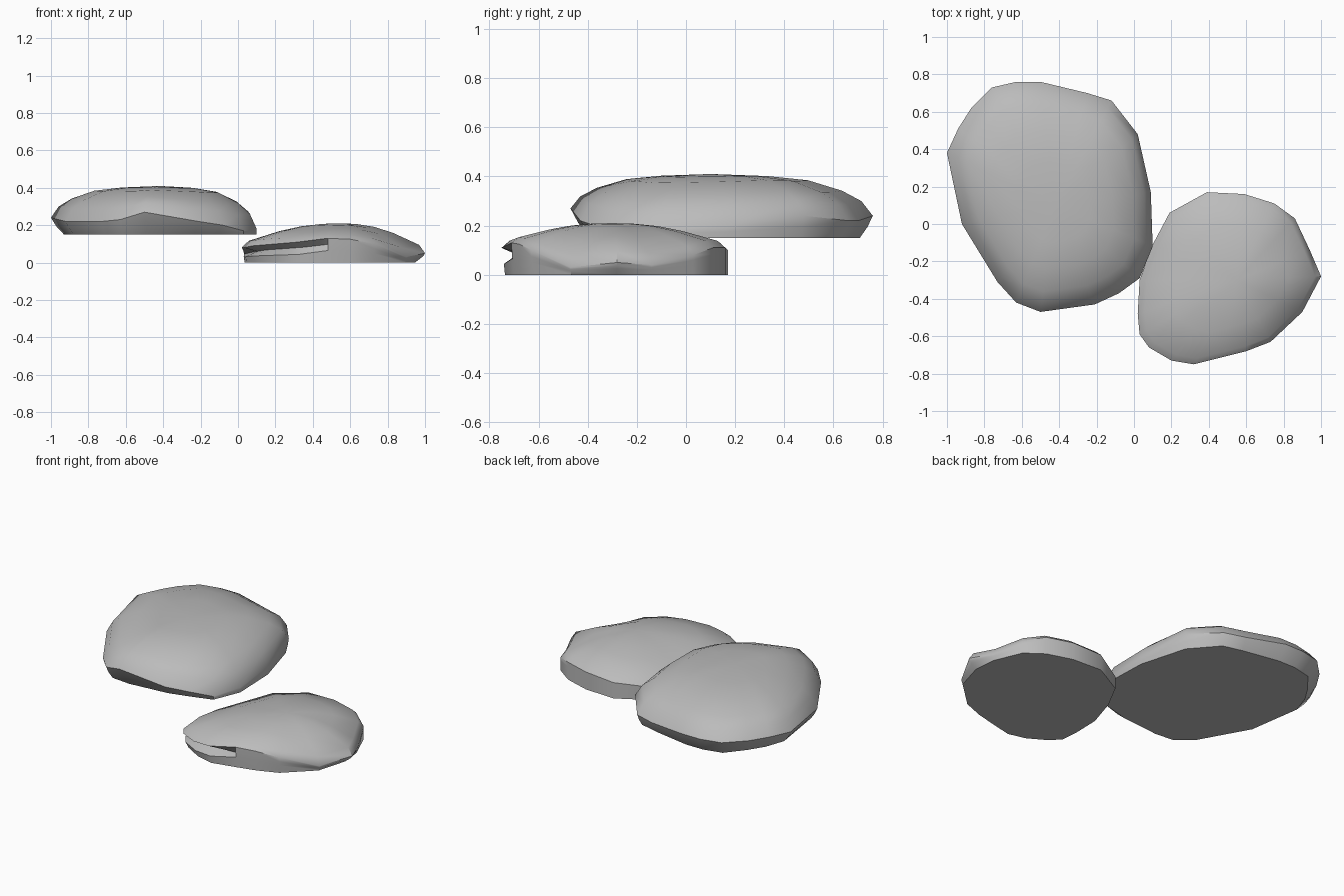
import bpy
import bmesh
import math

default_cube = bpy.data.objects.get("Cube")
if default_cube:
    bpy.data.objects.remove(default_cube, do_unlink=True)


def make_material(name, colour):
    material = bpy.data.materials.new(name)
    material.use_nodes = True
    material.diffuse_color = colour
    material.node_tree.nodes["Principled BSDF"].inputs["Base Color"].default_value = colour
    return material


stone_grey = make_material("stone grey", (0.5, 0.5, 0.5, 1))


def scaled(x, y, centre, factor):
    """Move an outline point towards the centre of its stone."""
    return (centre[0] + (x - centre[0]) * factor,
            centre[1] + (y - centre[1]) * factor)


def bridge(bm, lower, upper):
    """Join two rings of equal length with a band of quads."""
    count = len(lower)
    for i in range(count):
        j = (i + 1) % count
        bm.faces.new((lower[i], lower[j], upper[j], upper[i]))


def build_stone(name, outline, centre, floor, top, dome, has_notch=None):
    """Loft a flat-bottomed stone; outline points are x, y, rim height, base scale."""
    bm = bmesh.new()
    rings = []

    # flat underside
    rings.append([bm.verts.new((*scaled(x, y, centre, base), floor))
                  for x, y, rim, base in outline])

    # side wall, pinched into a ledge and groove where the stone is split
    ledge, groove = [], []
    for x, y, rim, base in outline:
        split = has_notch is not None and has_notch(x, y)
        ledge_scale = 0.98 if split else base + (1 - base) * 0.6
        groove_scale = 0.86 if split else base + (1 - base) * 0.85
        ledge_part = 0.4 if split else 0.5
        groove_part = 0.75
        height = rim - floor
        ledge.append(bm.verts.new((*scaled(x, y, centre, ledge_scale),
                                   floor + height * ledge_part)))
        groove.append(bm.verts.new((*scaled(x, y, centre, groove_scale),
                                    floor + height * groove_part)))
    if has_notch is not None:
        rings += [ledge, groove]
    else:
        rings.append(ledge)
        bmesh.ops.delete(bm, geom=groove, context="VERTS")

    # widest rim
    rings.append([bm.verts.new((x, y, rim)) for x, y, rim, base in outline])

    # rounded crown
    for factor, rise in dome:
        rings.append([bm.verts.new((*scaled(x, y, centre, factor),
                                    rim + (top - rim) * rise))
                      for x, y, rim, base in outline])

    for lower, upper in zip(rings, rings[1:]):
        bridge(bm, lower, upper)
    bm.faces.new(rings[0])
    peak = bm.verts.new((*centre, top))
    last = rings[-1]
    for i, vert in enumerate(last):
        bm.faces.new((vert, last[(i + 1) % len(last)], peak))
    bmesh.ops.recalc_face_normals(bm, faces=bm.faces[:])

    mesh = bpy.data.meshes.new(name)
    bm.to_mesh(mesh)
    bm.free()
    mesh.materials.append(stone_grey)
    stone = bpy.data.objects.new(name, mesh)
    bpy.context.collection.objects.link(stone)

    bpy.ops.object.select_all(action="DESELECT")
    stone.select_set(True)
    bpy.context.view_layer.objects.active = stone
    bpy.ops.object.shade_smooth_by_angle(angle=math.radians(40))
    return stone


# large raised stone
large_outline = [
    (-1, .38, .24, .88), (-.92, 0, .22, .92), (-.73, -.31, .22, .95),
    (-.63, -.42, .23, .92), (-.5, -.47, .27, .86), (-.21, -.43, .22, .88),
    (-.08, -.37, .2, .92), (.03, -.29, .17, 1), (.1, -.12, .18, 1),
    (.09, .17, .2, 1), (.02, .48, .24, .97), (-.12, .66, .22, .95),
    (-.25, .7, .22, .94), (-.5, .76, .24, .92), (-.63, .76, .24, .92),
    (-.76, .73, .24, .92), (-.87, .62, .24, .9), (-.94, .51, .24, .9),
]
build_stone("large_stone", large_outline, (-.42, .1), .15, .41,
            [(.93, .35), (.81, .6), (.6, .85), (.35, .95)])

# small low stone, split at its front corner
small_outline = [
    (1, -.28, .05, .88), (.9, -.47, .03, .98), (.73, -.63, .1, .98),
    (.6, -.68, .125, .98), (.48, -.71, .13, .98), (.32, -.75, .11, .97),
    (.2, -.73, .1, .95), (.08, -.66, .09, .95), (.03, -.59, .08, .97),
    (.02, -.48, .08, .97), (.03, -.3, .06, .98), (.1, -.11, .06, 1),
    (.19, .06, .08, 1), (.39, .17, .1, 1), (.59, .16, .11, 1),
    (.75, .11, .11, 1), (.86, .03, .08, 1), (.94, -.14, .04, .98),
]
build_stone("small_stone", small_outline, (.55, -.3), 0, .21,
            [(.93, .28), (.62, .68), (.4, .88), (.18, .98)],
            has_notch=lambda x, y: x < .35 and y < -.4)
